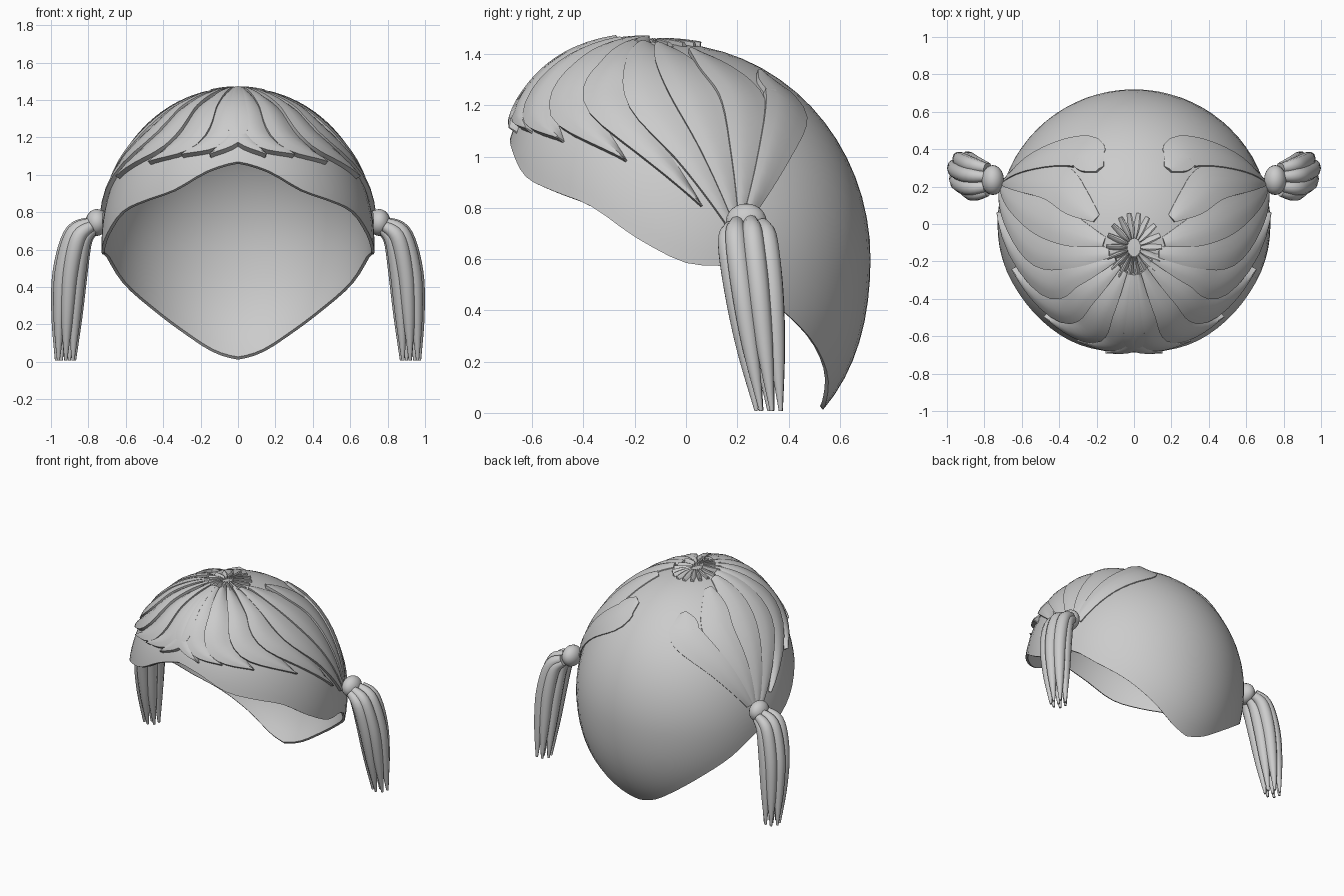
import bpy, bmesh, math
from mathutils import Vector

if "Cube" in bpy.data.objects:
    bpy.data.objects.remove(bpy.data.objects["Cube"])

CEN = Vector((0, 0, 0.62))
RX, RY, RZ = 0.73, 0.72, 0.825
NX, NY = 2.05, 2.3          # roundness seen from the front and from the side

mat = bpy.data.materials.new("hair_grey")
mat.diffuse_color = (0.6, 0.6, 0.6, 1)
mat.use_nodes = True
mat.node_tree.nodes["Principled BSDF"].inputs["Base Color"].default_value = mat.diffuse_color


def smooth(ob, angle):
    bpy.ops.object.select_all(action='DESELECT')
    ob.select_set(True)
    bpy.context.view_layer.objects.active = ob
    bpy.ops.object.shade_smooth_by_angle(angle=math.radians(angle))


def loft(name, rows, closed=False, caps=False, angle=40):
    """Skin a list of equally long point rows into one object."""
    bm = bmesh.new()
    vs = [[bm.verts.new(p) for p in r] for r in rows]
    n = len(rows[0])
    for a, b in zip(vs, vs[1:]):
        for j in range(n if closed else n - 1):
            k = (j + 1) % n
            bm.faces.new((a[j], a[k], b[k], b[j]))
    if caps:
        bm.faces.new(vs[0])
        bm.faces.new(vs[-1])
    bmesh.ops.remove_doubles(bm, verts=bm.verts, dist=0.0004)
    bmesh.ops.recalc_face_normals(bm, faces=bm.faces)
    me = bpy.data.meshes.new(name)
    bm.to_mesh(me)
    bm.free()
    me.materials.append(mat)
    ob = bpy.data.objects.new(name, me)
    bpy.context.collection.objects.link(ob)
    smooth(ob, angle)


def section(t):
    """Half width, half depth and y centre of the scalp at height t (-1..1)."""
    s = min(abs(t), 0.999999)
    return (RX * (1 - s ** NX) ** (1 / NX), RY * (1 - s ** NY) ** (1 / NY),
            -0.125 * max(t, 0) ** 1.5)


def surf(az, phi):
    """Point on the scalp: azimuth from the front, elevation (degrees)."""
    a, t = math.radians(az), math.sin(math.radians(phi))
    hx, hy, cy = section(t)
    return Vector((hx * math.sin(a), cy - hy * math.cos(a), CEN.z + RZ * t))


def project(p, off=0):
    """Push a point onto the scalp along the ray from the centre."""
    d = (p - CEN).normalized()
    lo, hi = 0.3, 1.3
    for _ in range(22):
        m = (lo + hi) / 2
        q = d * m
        hx, hy, cy = section(q.z / RZ)
        inside = abs(q.z) < RZ and math.hypot(q.x / hx, (q.y - cy) / hy) < 1
        lo, hi = (m, hi) if inside else (lo, m)
    return CEN + d * (lo + off)


def at(pts, u):
    """Catmull-Rom value at u (in segments) through tuples of any length."""
    e = [pts[0]] + list(pts) + [pts[-1]]
    k = min(int(u), len(pts) - 2)
    f = u - k
    return [0.5 * (2 * b + (c - a) * f + (2 * a - 5 * b + 4 * c - d) * f * f
                   + (3 * b - a - 3 * c + d) * f ** 3) for a, b, c, d in zip(*e[k:k + 4])]


def spline(pts, count):
    return [at(pts, i / count * (len(pts) - 1)) for i in range(count + 1)]


# Scalp shell: rim height every 15 degrees from front to back, thin inner wall
RIM = [(z,) for z in (1.07, 1.02, 0.92, 0.865, 0.805, 0.68, 0.585, 0.56, 0.42,
                      0.295, 0.165, 0.055, 0.012)]

rows = []
for i in range(72):
    az = -180 + i * 5
    lo = math.degrees(math.asin((at(RIM, abs(az) / 15)[0] - CEN.z) / RZ))
    outer = [surf(az, 90 + (lo - 90) * k / 24) for k in range(25)]
    inner = [CEN + (p - CEN) * 0.976 for p in reversed(outer)]
    rows.append(outer + inner)
loft("scalp_shell", rows + [rows[0]], angle=45)


def lock(name, pts, widths, side, lift=0.022, back=0.002, steps=18):
    """Shingled hair lock lying on the scalp: front edge raised, back edge low."""
    path = [project(Vector(p)) for p in spline(pts, steps)]
    wid = spline([(w,) for w in widths], steps)
    rows = []
    for i, p in enumerate(path):
        tan = path[min(i + 1, steps)] - path[max(i - 1, 0)]
        across = tan.cross(p - CEN).normalized() * side
        w = max(wid[i][0], 0.004)
        rows.append([project(p + across * w * u, h) for u, h in
                     ((1, -0.012), (1, lift), (0.5, lift + 0.003), (0, lift),
                      (-0.5, (lift + back) / 2), (-1, back), (-1, -0.012))])
    loft(name, rows, closed=True, caps=True, angle=35)


# Locks gathered at the pigtail root: bend azimuth, elevation, width, top azimuth, top elevation
SWEEPS = [(84, 46, 0.09, 80, 80), (103, 48, 0.10, 98, 78),
          (124, 47, 0.105, 122, 72), (147, 45, 0.105, 153, 58)]
# Fringe locks with free tips: bend azimuth, elevation, tip azimuth, elevation, width
FRINGE = [(3, 46, 14, 35, 0.07), (13, 45, 29, 35, 0.08), (29, 44, 48, 32, 0.085),
          (49, 44, 73, 26, 0.09), (67, 45, 96, 13, 0.09)]

for side, tag in ((1, "right"), (-1, "left")):
    for i, (az, phi, w, ta, tp) in enumerate(SWEEPS):
        root = Vector((side * 0.72, 0.18 + 0.025 * i, 0.74 + 0.012 * i))
        bend = surf(side * az, phi)
        pts = [surf(side * ta, tp), surf(side * (ta + az) / 2, (tp + phi) / 2 + 1), bend,
               project(bend.lerp(root, 0.5)), root]
        lock(f"swept_lock_{tag}_{i}", pts, (0.025, w * 0.8, w, w * 0.65, 0.02), side, 0.02, 0.006)
    for i, (az, phi, b, tp, w) in enumerate(FRINGE):
        pts = [surf(side * az, 82), surf(side * az, 63), surf(side * az, phi),
               surf(side * b, tp)]
        lock(f"fringe_lock_{tag}_{i}", pts, (0.02, w * 0.8, w, 0.004), side, 0.036 - 0.003 * i)

# Crown whorl: ring of small tufts
for i in range(18):
    az = i * 20 + 10
    lock(f"crown_tuft_{i}", [surf(az, 87.5), surf(az, 84), surf(az, 79)],
         (0.006, 0.016, 0.012), 1, 0.026 if abs(az - 180) > 90 else 0.016, 0, 6)


def tube(name, pts, steps=22, sides=10):
    """Tapered strand through (x, y, z, radius) points."""
    s = spline(pts, steps)
    rows = []
    for i, q in enumerate(s):
        tan = (Vector(s[min(i + 1, steps)][:3]) - Vector(s[max(i - 1, 0)][:3])).normalized()
        n = tan.cross(Vector((0, 1, 0))).normalized()
        b = tan.cross(n)
        rows.append([Vector(q[:3]) + (n * math.cos(k * math.tau / sides)
                     + b * math.sin(k * math.tau / sides)) * max(q[3], 0.004) for k in range(sides)])
    loft(name, rows, closed=True, caps=True, angle=50)


# Pigtails: centre x, y, z, spread across, spread along y, strand radius, upward turn
TAIL = [(0.785, 0.24, 0.725, 0.025, 0.065, 0.028, 0.85), (0.855, 0.245, 0.665, 0.048, 0.08, 0.042, 0.5),
        (0.897, 0.268, 0.48, 0.055, 0.078, 0.043, 0.1), (0.914, 0.295, 0.25, 0.052, 0.066, 0.033, 0),
        (0.922, 0.325, 0.008, 0.05, 0.05, 0.008, 0)]

for side, tag in ((1, "right"), (-1, "left")):
    for k in range(8):
        a = k * math.tau / 7 + 0.2
        c, s = (math.cos(a), math.sin(a)) if k < 7 else (0, 0)
        pts = [(side * (x + c * sx * (1 - up * 0.6)), y + s * sy, z + c * sx * up, r)
               for x, y, z, sx, sy, r, up in TAIL]
        tube(f"pigtail_strand_{tag}_{k}", pts)
    # Bun covering the pigtail root
    bpy.ops.mesh.primitive_uv_sphere_add(segments=20, ring_count=12, radius=1,
                                         location=(side * 0.755, 0.235, 0.745))
    bun = bpy.context.object
    bun.name = f"bun_{tag}"
    bun.scale = (0.06, 0.08, 0.072)
    bun.data.materials.append(mat)
    smooth(bun, 60)
